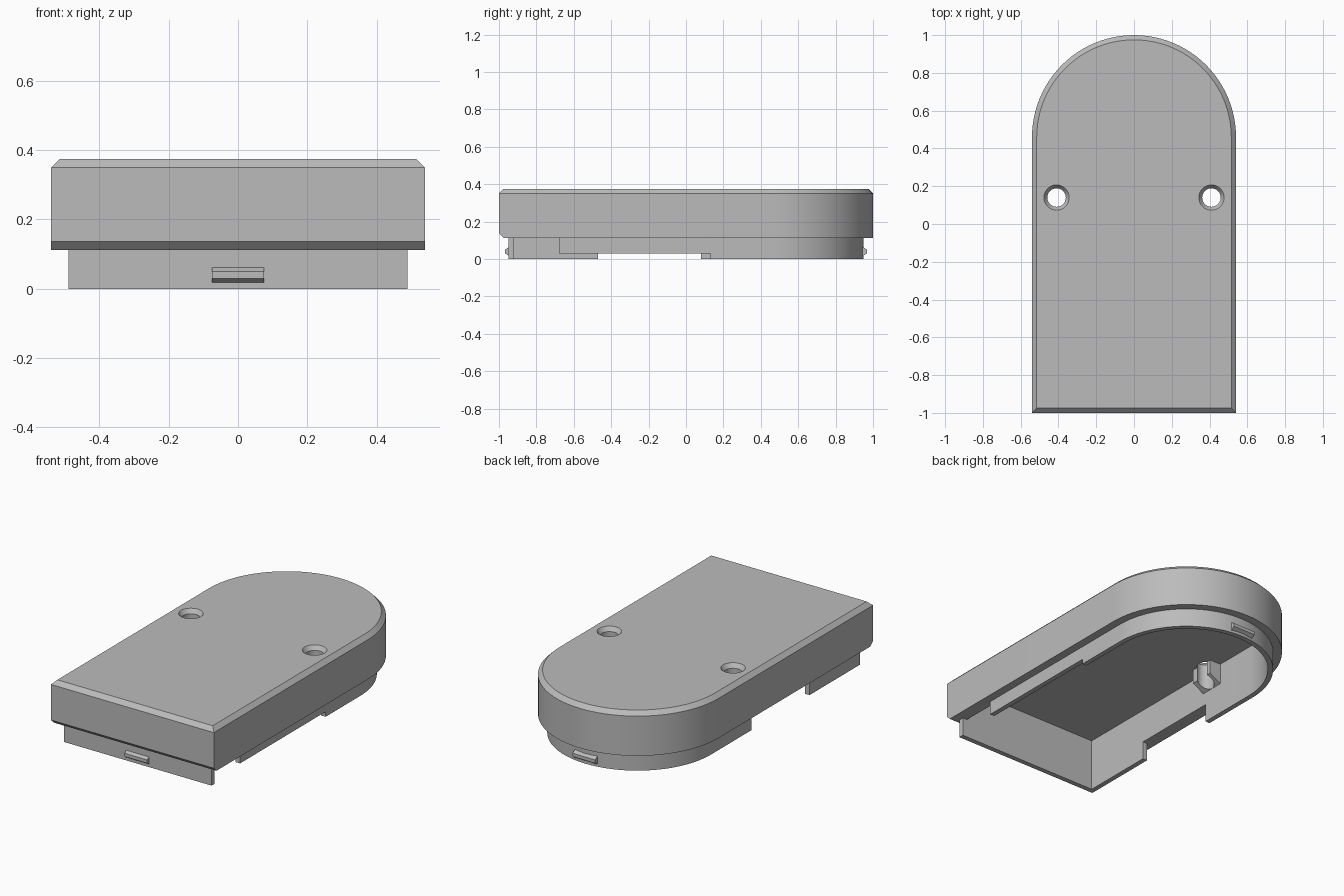
import bpy, bmesh
from math import sin, cos, pi, radians

old = bpy.data.objects.get("Cube")
if old:
    bpy.data.objects.remove(old, do_unlink=True)

grey = bpy.data.materials.new("plain grey")
grey.use_nodes = True
colour = (0.5, 0.5, 0.5, 1)
grey.diffuse_color = colour
grey.node_tree.nodes["Principled BSDF"].inputs["Base Color"].default_value = colour

ARC_Y = 0.46


def arch(half, front, z, steps=48):
    """Outline with a straight front and a half-round back."""
    pts = [(-half, front, z), (half, front, z)]
    for i in range(steps + 1):
        a = pi * i / steps
        pts.append((half * cos(a), ARC_Y + half * sin(a), z))
    return pts


def circle(x, y, r, z, steps=32):
    return [(x + r * cos(2 * pi * i / steps), y + r * sin(2 * pi * i / steps), z)
            for i in range(steps)]


def loft(name, rings):
    """Closed solid through a stack of rings, capped at both ends."""
    bm = bmesh.new()
    loops = [[bm.verts.new(p) for p in ring] for ring in rings]
    for a, b in zip(loops, loops[1:]):
        for i in range(len(a)):
            j = (i + 1) % len(a)
            bm.faces.new((a[i], a[j], b[j], b[i]))
    bm.faces.new(loops[0])
    bm.faces.new(loops[-1])
    bmesh.ops.recalc_face_normals(bm, faces=bm.faces)
    mesh = bpy.data.meshes.new(name)
    bm.to_mesh(mesh)
    bm.free()
    mesh.materials.append(grey)
    ob = bpy.data.objects.new(name, mesh)
    bpy.context.collection.objects.link(ob)
    return ob


def box(name, x, y, z):
    return loft(name, [[(x[0], y[0], h), (x[1], y[0], h), (x[1], y[1], h), (x[0], y[1], h)]
                       for h in z])


def combine(target, tool, operation):
    mod = target.modifiers.new("combine", "BOOLEAN")
    mod.operation, mod.solver, mod.object = operation, "EXACT", tool
    graph = bpy.context.evaluated_depsgraph_get()
    mesh = bpy.data.meshes.new_from_object(target.evaluated_get(graph))
    target.modifiers.clear()
    target.data = mesh
    bpy.data.objects.remove(tool, do_unlink=True)


# Hollow cover: inside ceiling, inner wall, lip, rim, outer wall, bevelled top
cover = loft("cover_shell", [
    arch(0.46, -0.92, 0.315),
    arch(0.46, -0.92, 0),
    arch(0.49, -0.95, 0),
    arch(0.49, -0.95, 0.112),
    arch(0.54, -0.975, 0.112),
    arch(0.54, -1, 0.137),
    arch(0.54, -1, 0.35),
    arch(0.515, -0.975, 0.375),
])

# Notches in the lip
combine(cover, box("left_gap", (0.44, 0.52), (-0.92, -0.68), (-0.1, 0.112)), "DIFFERENCE")
combine(cover, box("left_step", (0.44, 0.52), (-0.7, 0.13), (-0.1, 0.03)), "DIFFERENCE")
combine(cover, box("right_gap", (-0.52, -0.44), (-0.47, 0.08), (-0.1, 0.11)), "DIFFERENCE")

# Screw bosses on the side walls, with countersunk holes
for side in (-1, 1):
    section = [(0.385, 0.34), (0.385, 0.23), (0.475, 0.18), (0.475, 0.34)]
    boss = loft("screw_boss", [[(side * x, y, z) for x, z in section] for y in (0.06, 0.21)])
    combine(cover, boss, "UNION")
    hole = loft("screw_hole", [circle(side * 0.41, 0.14, r, z) for r, z in
                               ((0.049, 0.1), (0.049, 0.35), (0.067, 0.375), (0.085, 0.4))])
    combine(cover, hole, "DIFFERENCE")

# Snap ridges on the front and back of the lip
for name, wall, out in (("front_snap_ridge", -0.95, -1), ("back_snap_ridge", 0.95, 1)):
    section = [(-0.01, 0.012), (0.018, 0.03), (0.018, 0.05), (-0.01, 0.067)]
    loft(name, [[(x, wall + out * d, z) for d, z in section] for x in (-0.075, 0.075)])

# Round walls smooth, edges sharp
bpy.ops.object.select_all(action="DESELECT")
cover.select_set(True)
bpy.context.view_layer.objects.active = cover
bpy.ops.object.shade_smooth_by_angle(angle=radians(25))
